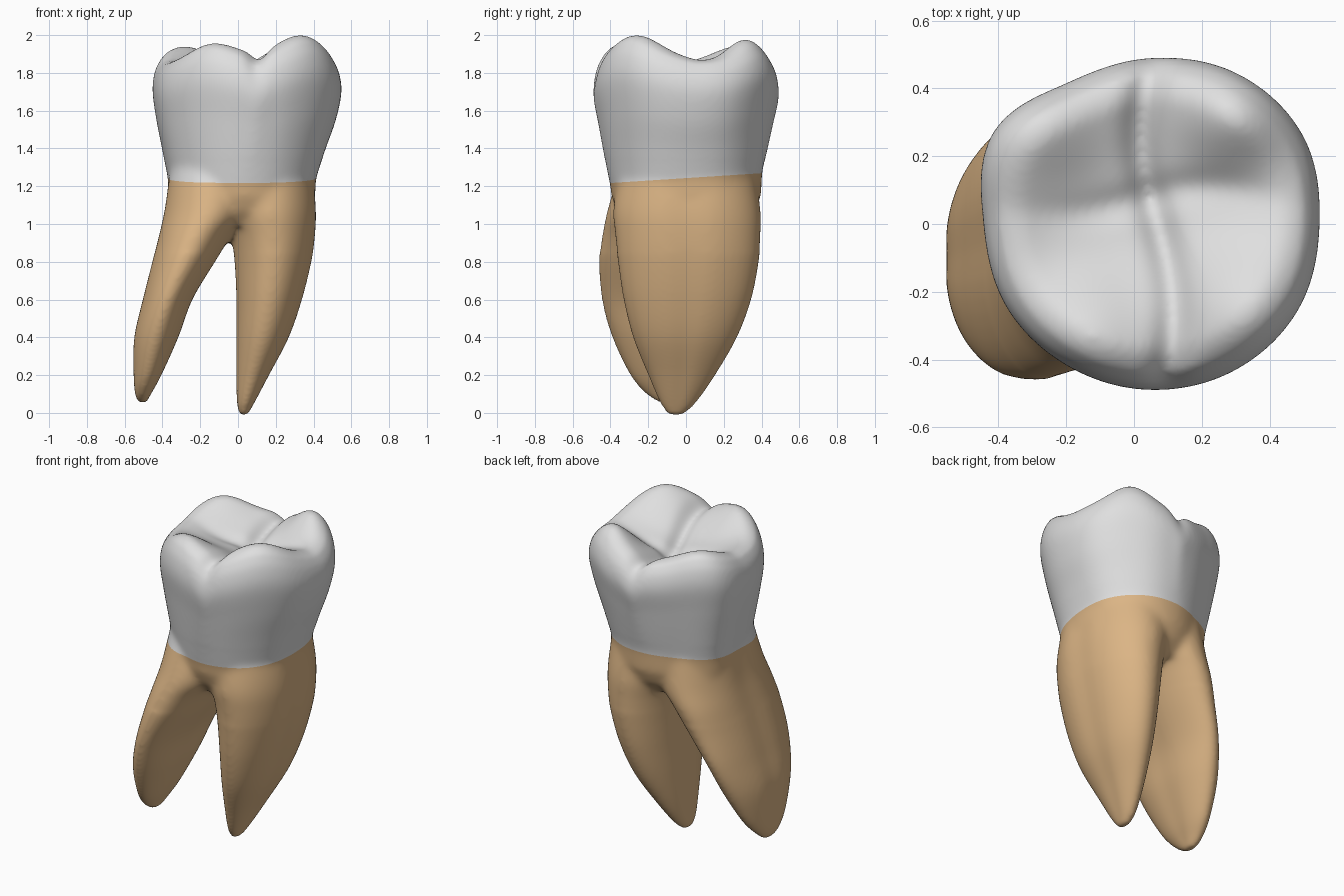
import bpy, bmesh, math

if "Cube" in bpy.data.objects:
    bpy.data.objects.remove(bpy.data.objects["Cube"])

SEG = 120


def material(name, rgb):
    m = bpy.data.materials.new(name)
    m.diffuse_color = (*rgb, 1)
    m.use_nodes = True
    m.node_tree.nodes["Principled BSDF"].inputs["Base Color"].default_value = m.diffuse_color
    return m


enamel = material("enamel_grey", (0.74, 0.74, 0.74))
root_tan = material("root_tan", (0.71, 0.46, 0.235))


def catmull(a, b, c, d, t):
    return 0.5 * (2 * b + (c - a) * t + (2 * a - 5 * b + 4 * c - d) * t * t
                  + (3 * b - a - 3 * c + d) * t ** 3)


def resample(rows, steps):
    """Smoothly interpolate between the given rows of numbers."""
    out, n = [], len(rows)
    for i in range(n - 1):
        p = [rows[max(0, min(n - 1, i + k))] for k in (-1, 0, 1, 2)]
        for s in range(steps):
            out.append([catmull(*v, s / steps) for v in zip(*p)])
    return out + [list(rows[-1])]


def loft(rings):
    """Verts and faces of a closed tube through equal-sized rings."""
    n = len(rings[0])
    verts = [v for r in rings for v in r]
    faces = [(k * n + i, k * n + (i + 1) % n, (k + 1) * n + (i + 1) % n, (k + 1) * n + i)
             for k in range(len(rings) - 1) for i in range(n)]
    faces.append(tuple(reversed(range(n))))
    faces.append(tuple(range(len(verts) - n, len(verts))))
    return verts, faces


def apply_modifier(ob, kind, **settings):
    m = ob.modifiers.new(kind.lower(), kind)
    for k, v in settings.items():
        setattr(m, k, v)
    bpy.context.view_layer.objects.active = ob
    bpy.ops.object.modifier_apply(modifier=m.name)


# Crown outline seen from above: radius every 30 degrees
RADII = [.497, .518, .51, .487, .48, .533, .489, .487, .482, .487, .496, .502]
ANGLES = [2 * math.pi * i / SEG for i in range(SEG)]


def outline(a):
    f = a / (2 * math.pi) * 12
    i = int(f)
    return catmull(*[RADII[(i + k) % 12] for k in (-1, 0, 1, 2)], f - i)


# Chewing surface: bowl, four cusps and the grooves between them
CUSPS = [(.32, -.25, .145, .155), (-.12, -.32, .10, .13),
         (.29, .31, .122, .11), (-.29, .27, .085, .13)]


def top_height(x, y, r):
    z = 1.79 + 0.115 * r * r - 1.2 * max(0, r - .72) ** 2
    for cx, cy, h, s in CUSPS:
        z += h * math.exp(-((x - cx) ** 2 + (y - cy) ** 2) / (2 * s * s))
    z -= 0.05 * math.exp(-((x - 0.07 + 0.05 * math.sin(6 * y)) / 0.05) ** 2)
    fade = math.exp(-((x - .05) / .3) ** 2)
    z -= 0.025 * fade * math.exp(-((y - 0.07 - 0.04 * math.sin(7 * x)) / 0.05) ** 2)
    return z


# Crown: flank rows (height fraction, centre x, x scale, y scale), then the top
FLANK = [(0, .02, .79, .825), (.25, .03, .87, .89), (.5, .042, .955, .95),
         (.74, .0475, 1.005, 1.005), (.9, .0475, .98, .975), (1, .0475, .91, .90)]
rings = []
for u, cx, sx, sy in resample(FLANK, 5):
    ring = []
    for a in ANGLES:
        c, s, r = math.cos(a), math.sin(a), outline(a)
        neck = 1.24 + 0.035 * s
        rim = top_height(.0475 + .91 * r * c, .90 * r * s, .91)
        ring.append((cx + sx * r * c, sy * r * s, neck + u * (rim - neck)))
    rings.append(ring)
for k in range(1, 31):
    q = 1 - k / 31
    ring = []
    for a in ANGLES:
        r = outline(a) * q
        x, y = .0475 + .91 * r * math.cos(a), .90 * r * math.sin(a)
        ring.append((x, y, top_height(x, y, .91 * q)))
    rings.append(ring)
crown_shell = loft(rings)


# Roots: rows (z, x min, x max, y min, y max), flattened ovals with a long groove
def root_shell(rows):
    rings = []
    for z, x0, x1, y0, y1 in resample(rows, 6):
        ring = []
        for i in range(48):
            a = 2 * math.pi * i / 48
            c, s = math.cos(a), math.sin(a)
            ex = c * (1 - 0.07 * math.exp(-(s / 0.25) ** 2))
            ring.append(((x0 + x1) / 2 + ex * (x1 - x0) / 2 * 1.05,
                         (y0 + y1) / 2 + s * (y1 - y0) / 2, z))
        rings.append(ring)
    return loft(rings)


left_root = root_shell([
    (.055, -.525, -.485, -.14, -.06), (.10, -.545, -.46, -.21, .0), (.2, -.553, -.405, -.295, .09),
    (.4, -.55, -.315, -.39, .20), (.6, -.505, -.24, -.445, .28), (.8, -.455, -.12, -.46, .33),
    (.94, -.42, -.03, -.445, .36), (1.08, -.39, .08, -.415, .365), (1.3, -.36, .12, -.35, .34)])
right_root = root_shell([
    (-.01, .01, .05, -.09, -.02), (.05, -.005, .085, -.135, .05), (.2, -.01, .165, -.2, .155),
    (.4, -.01, .27, -.28, .27), (.6, -.01, .34, -.33, .345), (.8, -.02, .39, -.36, .385),
    (.94, -.04, .41, -.375, .395), (1.08, -.08, .415, -.385, .395), (1.3, -.1, .395, -.35, .36)])

# Root trunk under the neck, following the crown outline
trunk = loft([[(.02 + .79 * f * outline(a) * math.cos(a), .83 * g * outline(a) * math.sin(a), z)
               for a in ANGLES]
              for z, f, g in [(.99, .75, .74), (1.07, .93, .90), (1.15, .99, .98), (1.32, 1, 1)]])

# Fuse the shells into one smooth tooth
verts, faces = [], []
for v, f in (crown_shell, left_root, right_root, trunk):
    faces += [tuple(i + len(verts) for i in face) for face in f]
    verts += v
mesh = bpy.data.meshes.new("roots")
mesh.from_pydata(verts, [], faces)
roots = bpy.data.objects.new("roots", mesh)
bpy.context.collection.objects.link(roots)
apply_modifier(roots, 'REMESH', mode='VOXEL', voxel_size=0.012, use_smooth_shade=True)
low = roots.vertex_groups.new(name="below_neck")
low.add([v.index for v in roots.data.vertices if .85 < v.co.z < 1.34], 1.0, 'REPLACE')
apply_modifier(roots, 'SMOOTH', factor=0.5, iterations=30, vertex_group="below_neck")
apply_modifier(roots, 'SMOOTH', factor=0.5, iterations=10)

# Cut along the slanted neck line into crown and roots
crown = roots.copy()
crown.data = roots.data.copy()
crown.name = "crown"
bpy.context.collection.objects.link(crown)
for ob, mat, keep_top in ((crown, enamel, True), (roots, root_tan, False)):
    bm = bmesh.new()
    bm.from_mesh(ob.data)
    bmesh.ops.bisect_plane(bm, geom=bm.verts[:] + bm.edges[:] + bm.faces[:],
                           plane_co=(0, 0, 1.243), plane_no=(0, -.065, 1),
                           clear_inner=keep_top, clear_outer=not keep_top)
    for f in bm.faces:
        f.smooth = True
        f.material_index = 0
    bm.to_mesh(ob.data)
    bm.free()
    ob.data.materials.clear()
    ob.data.materials.append(mat)
